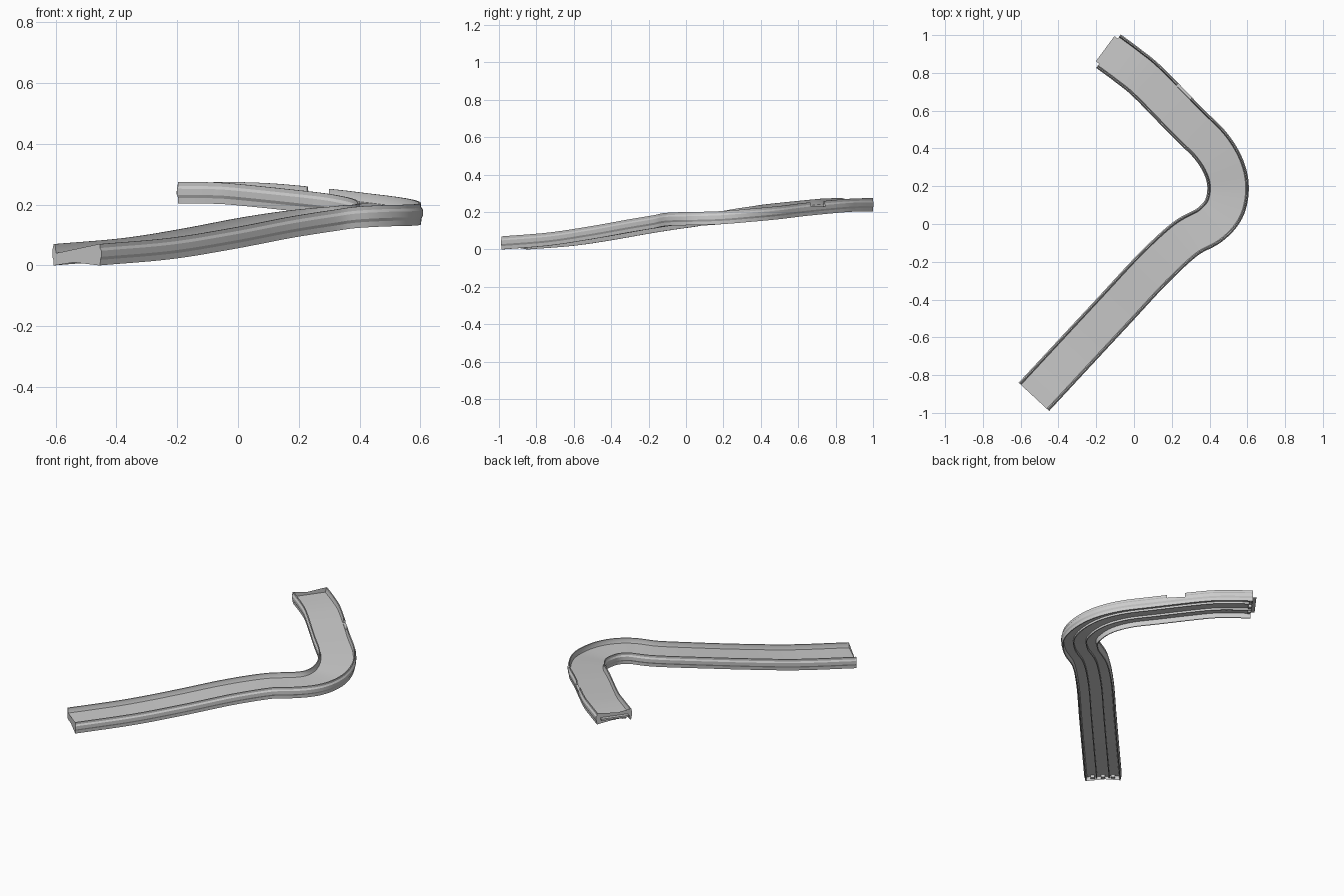
import bpy, bmesh
from mathutils import Vector, Matrix

if "Cube" in bpy.data.objects:
    bpy.data.objects.remove(bpy.data.objects["Cube"])

# Centre line of the climbing track (underside height)
PATH = [(-0.53, -0.915, 0), (-0.3, -0.667, 0.02), (-0.1, -0.452, 0.052),
        (0.1, -0.237, 0.09), (0.27, -0.08, 0.115), (0.40, -0.005, 0.127),
        (0.475, 0.08, 0.13), (0.498, 0.19, 0.135), (0.475, 0.30, 0.147),
        (0.405, 0.415, 0.16), (0.28, 0.54, 0.176), (0.075, 0.75, 0.197),
        (-0.03, 0.837, 0.203), (-0.135, 0.915, 0.204)]
STEPS = 7


def smooth_path(pts):
    """Catmull-Rom samples through the points."""
    p = [Vector(q) for q in pts]
    p = [2 * p[0] - p[1]] + p + [2 * p[-1] - p[-2]]
    out = []
    for i in range(1, len(p) - 2):
        a, b, c, d = p[i - 1:i + 3]
        for k in range(STEPS):
            t = k / STEPS
            out.append(0.5 * (2 * b + (c - a) * t + (2 * a - 5 * b + 4 * c - d) * t * t
                              + (3 * b - a - 3 * c + d) * t ** 3))
    return out + [p[-2]]


def frames(pts):
    """Position, forward and right vectors at each sample."""
    res = []
    for i, p in enumerate(pts):
        d = pts[min(i + 1, len(pts) - 1)] - pts[max(i - 1, 0)]
        d.z = 0
        d.normalize()
        res.append((p, d, Vector((d.y, -d.x, 0))))
    return res


def sweep(name, profile, frs):
    """Sweep a closed (sideways, up) profile along the frames and cap it."""
    bm = bmesh.new()
    rings = [[bm.verts.new(p + r * u + Vector((0, 0, z))) for u, z in profile]
             for p, d, r in frs]
    n = len(profile)
    for a, b in zip(rings, rings[1:]):
        for j in range(n):
            k = (j + 1) % n
            bm.faces.new((a[j], a[k], b[k], b[j]))
    caps = [bm.faces.new(rings[0]), bm.faces.new(rings[-1])]
    bmesh.ops.triangulate(bm, faces=caps)
    bmesh.ops.recalc_face_normals(bm, faces=bm.faces)
    me = bpy.data.meshes.new(name)
    bm.to_mesh(me)
    bm.free()
    ob = bpy.data.objects.new(name, me)
    bpy.context.collection.objects.link(ob)
    return ob


fr = frames(smooth_path(PATH))

# Track body: bulged side rails, recessed deck and two ribs underneath
half = [(0.034, 0.029), (0.034, 0.016), (0.040, 0.016), (0.040, 0.029),
        (0.094, 0.029), (0.098, 0.0), (0.104, 0.0), (0.105, 0.018),
        (0.110, 0.028), (0.110, 0.048), (0.104, 0.057), (0.104, 0.070),
        (0.098, 0.070), (0.098, 0.056), (0.093, 0.040)]
profile = half + [(-u, z) for u, z in reversed(half)]
track = sweep("track", profile, fr)

# Notch in the outer rail of the upper run
p, d, r = min(fr, key=lambda f: (f[0] + f[2] * 0.104 - Vector((0.25, 0.715, 0.19))).length)
bm = bmesh.new()
bmesh.ops.create_cube(bm, size=1)
turn = Matrix((r, d, (0, 0, 1))).transposed().to_4x4()
place = Matrix.Translation(p + r * 0.115 + Vector((0, 0, 0.072)))
bmesh.ops.transform(bm, verts=bm.verts,
                    matrix=place @ turn @ Matrix.Diagonal((0.044, 0.105, 0.056, 1)))
bmesh.ops.recalc_face_normals(bm, faces=bm.faces)
me = bpy.data.meshes.new("notch_cutter")
bm.to_mesh(me)
bm.free()
cutter = bpy.data.objects.new("notch_cutter", me)
bpy.context.collection.objects.link(cutter)
cutter.hide_render = True
cutter.hide_set(True)
mod = track.modifiers.new("notch", 'BOOLEAN')
mod.operation = 'DIFFERENCE'
mod.solver = 'EXACT'
mod.object = cutter
bpy.context.view_layer.objects.active = track
track.select_set(True)
bpy.ops.object.modifier_apply(modifier="notch")
bpy.data.objects.remove(cutter)
bpy.ops.object.shade_smooth_by_angle(angle=0.4)

# Connecting tongue past the upper end
p, d, r = fr[-1]
box = [(-0.083, 0.029), (0.083, 0.029), (0.083, 0.040), (-0.083, 0.040)]
sweep("end_tongue", box, [(p - d * 0.002, d, r), (p + d * 0.022, d, r)])

# Small joining clips under both ends
for label, (p, d, r), s in (("lower", fr[0], 1), ("upper", fr[-1], -1)):
    for i, u in enumerate((-0.06, 0, 0.06)):
        clip = [(u - 0.012, 0.012), (u + 0.012, 0.012), (u + 0.012, 0.030), (u - 0.012, 0.030)]
        sweep(f"{label}_clip_{i + 1}", clip, [(p + d * s * 0.002, d, r), (p + d * s * 0.02, d, r)])
